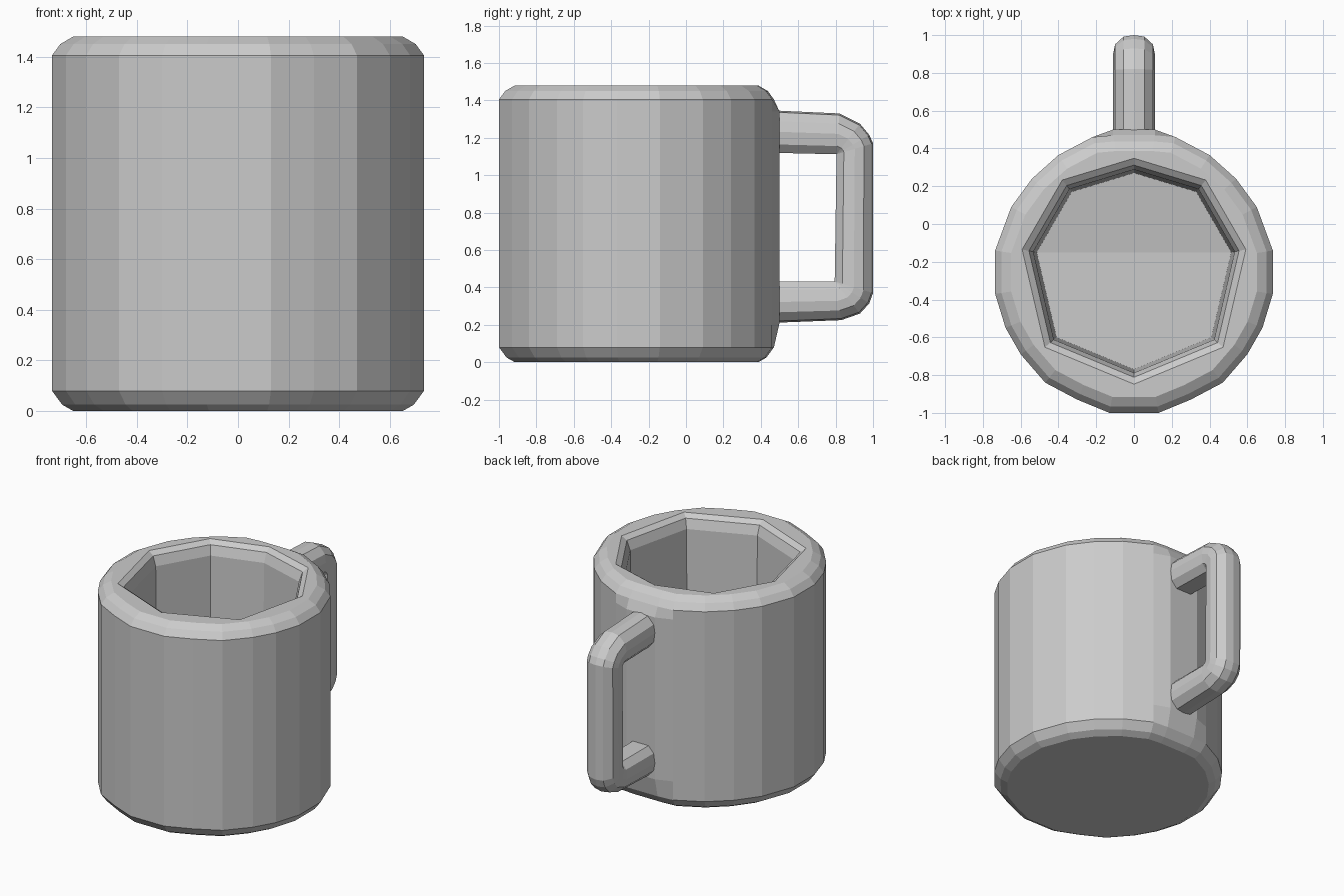
import bpy, bmesh
from mathutils import Vector

if "Cube" in bpy.data.objects:
    bpy.data.objects.remove(bpy.data.objects["Cube"])

grey = bpy.data.materials.new("plain grey")
grey.use_nodes = True
colour = (0.6, 0.6, 0.6, 1)
grey.diffuse_color = colour
grey.node_tree.nodes["Principled BSDF"].inputs["Base Color"].default_value = colour


def finish(bm, name):
    bmesh.ops.remove_doubles(bm, verts=bm.verts, dist=0.0005)
    bmesh.ops.recalc_face_normals(bm, faces=bm.faces)
    mesh = bpy.data.meshes.new(name)
    bm.to_mesh(mesh)
    bm.free()
    mesh.materials.append(grey)
    obj = bpy.data.objects.new(name, mesh)
    bpy.context.collection.objects.link(obj)
    return obj


def mirrored(half):
    """Close a half outline (back to front, x >= 0) into a full loop."""
    return half + [(-x, y) for x, y in reversed(half) if x > 0]


def skin(bm, loops):
    """Join successive closed loops of points with quads; return vertex loops."""
    rings = [[bm.verts.new(p) for p in loop] for loop in loops]
    for a, b in zip(rings, rings[1:]):
        for i in range(len(a)):
            j = (i + 1) % len(a)
            bm.faces.new((a[i], a[j], b[j], b[i]))
    return rings


# Mug: faceted outer wall with rounded rims, flattened where the handle joins
CY = -0.26
outer = mirrored([(0.11, 0.5), (0.22, 0.46), (0.4, 0.365), (0.54, 0.24),
                  (0.65, 0.09), (0.735, -0.14), (0.735, -0.37), (0.68, -0.55),
                  (0.6, -0.69), (0.47, -0.84), (0.3, -0.93), (0.13, -1.0)])
levels = [(0, 0.885), (0.025, 0.945), (0.08, 1), (0.21, 1),
          (1.34, 1), (1.405, 1), (1.45, 0.955), (1.48, 0.885)]


def outer_ring(z, s):
    limit = 0.5 if 0.2 < z < 1.35 else 0.47
    return [(x * s, CY + (min(y, limit) - CY) * s, z) for x, y in outer]


bm = bmesh.new()
wall = skin(bm, [outer_ring(z, s) for z, s in levels])
bm.faces.new(wall[0])

# Eight-sided hollow with a softened lip
HY = -0.25
hole = mirrored([(0, 0.27), (0.33, 0.17), (0.515, -0.15), (0.41, -0.6), (0, -0.77)])
cavity = [[(x * s, HY + (y - HY) * s, z) for x, y in hole]
          for z, s in [(1.48, 1.15), (1.455, 1.08), (1.39, 1.035)]]
cavity.append([(x, y, 0.15 + 0.15 * max(0, y + 0.15)) for x, y in hole])
inside = skin(bm, cavity)

# Floor: level at the front, rising slightly at the back
floor = inside[-1]
bm.faces.new([floor[i] for i in (0, 1, 2, 6, 7)])
bm.faces.new(floor[2:7])

# Flat rim between the wall and the hollow
edges = [bm.edges.get((r[i], r[i - 1])) for r in (wall[-1], inside[0]) for i in range(len(r))]
bmesh.ops.triangle_fill(bm, edges=edges, use_beauty=True, normal=(0, 0, 1))
finish(bm, "mug_body")

# Handle: stations of (outer y, z) and (inner y, z), swept with a rounded section
top_in, low_in = (0.805, 1.112), (0.795, 0.432)
stations = [((0.45, 1.347), (0.45, 1.12)), ((0.82, 1.33), top_in),
            ((0.93, 1.275), top_in), ((0.98, 1.215), top_in), ((1.0, 1.17), top_in),
            ((1.0, 0.37), low_in), ((0.98, 0.315), low_in), ((0.93, 0.26), low_in),
            ((0.83, 0.225), low_in), ((0.45, 0.21), (0.45, 0.432))]
section = mirrored([(0, 0), (0.055, 0.04), (0.1, 0.25), (0.11, 0.5), (0.1, 0.8), (0.06, 1.0)])

loops = []
for out, inn in stations:
    a, b = Vector((0, *out)), Vector((0, *inn))
    loops.append([a.lerp(b, t) + Vector((x, 0, 0)) for x, t in section])
bm = bmesh.new()
rings = skin(bm, loops)
for end in (rings[0], rings[-1]):
    bm.faces.new(end)
finish(bm, "mug_handle")
